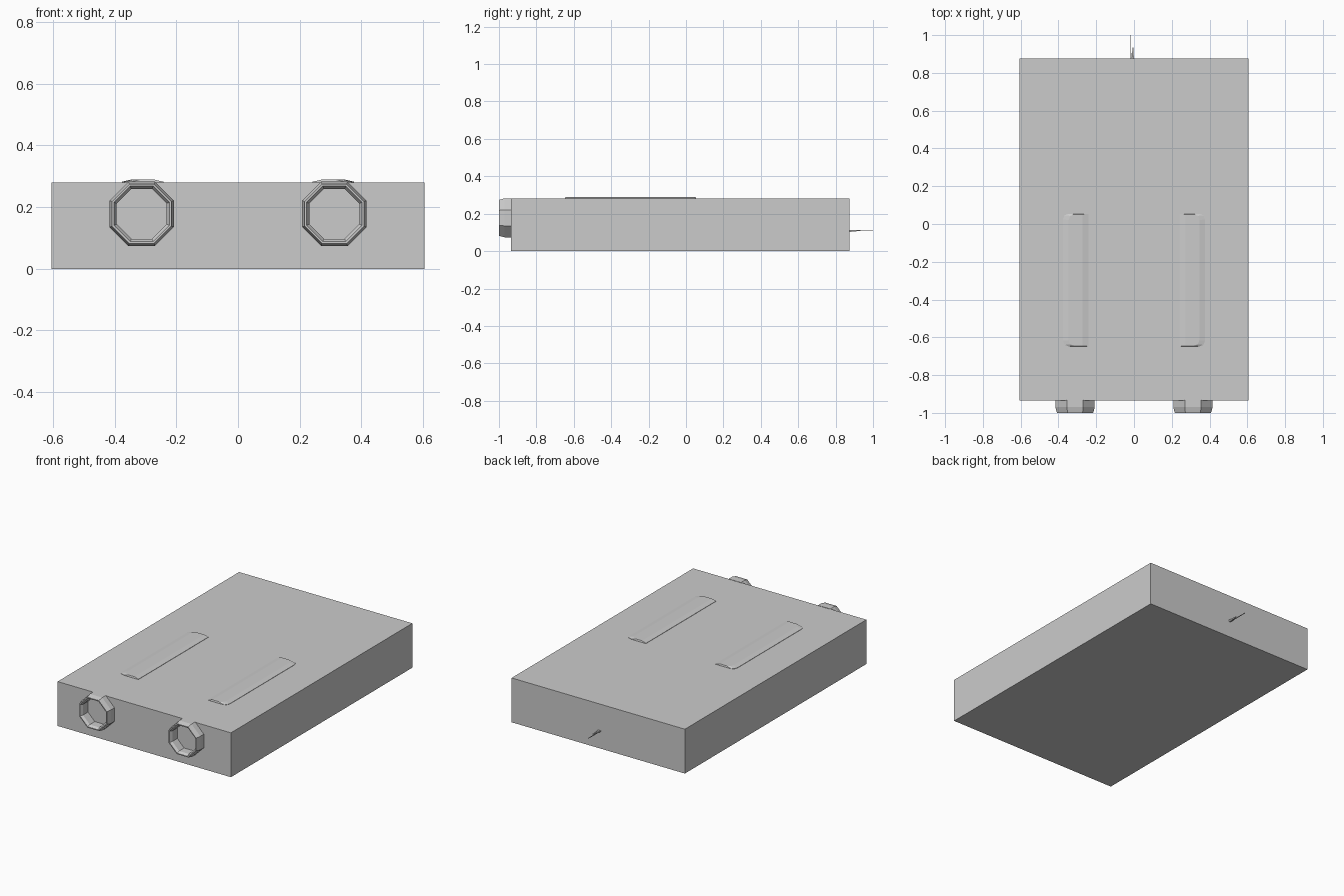
import bpy, bmesh, math

if "Cube" in bpy.data.objects:
    bpy.data.objects.remove(bpy.data.objects["Cube"])

def make(name, verts, faces, mirror=False):
    me = bpy.data.meshes.new(name)
    me.from_pydata(verts, [], faces)
    bm = bmesh.new()
    bm.from_mesh(me)
    bmesh.ops.recalc_face_normals(bm, faces=bm.faces)
    bm.to_mesh(me)
    bm.free()
    ob = bpy.data.objects.new(name, me)
    bpy.context.collection.objects.link(ob)
    if mirror:
        ob.modifiers.new("mirror", 'MIRROR')
    return ob

def loft(name, loops, closed=False, mirror=False):
    """Skin a list of equal-length loops; cap the ends unless closed."""
    n, m = len(loops[0]), len(loops)
    verts = [p for lp in loops for p in lp]
    faces = [(i*n + j, i*n + (j+1) % n, (i+1) % m*n + (j+1) % n, (i+1) % m*n + j)
             for i in range(m if closed else m-1) for j in range(n)]
    if not closed:
        faces += [tuple(range(n)), tuple(range((m-1)*n, m*n))]
    return make(name, verts, faces, mirror)

def rect(x0, x1, y0, y1, z):
    return [(x0, y0, z), (x1, y0, z), (x1, y1, z), (x0, y1, z)]

# Main slab
loft("body_slab", [rect(-.605, .605, -.935, .875, 0), rect(-.605, .605, -.935, .875, .28)])

# Octagonal rims on the front: profile of (apothem, y)
def octagon(a, y):
    r = a / math.cos(math.pi/8)
    return [(.312 + r*math.cos(math.pi/8 + k*math.pi/4), y,
             .178 + r*math.sin(math.pi/8 + k*math.pi/4)) for k in range(8)]

profile = [(.104, -.932), (.104, -.97), (.096, -1), (.090, -1), (.081, -.985), (.081, -.932)]
loft("front_rim", [octagon(a, y) for a, y in profile], closed=True, mirror=True)

# Raised strips on top, outer corners clipped and edges chamfered
def strip(dx, dy, z):
    x0, x1, y0, y1 = .242 + dx, .376 - dx, -.648 + dy, .054 - dy
    return [(x0, y0, z), (x1-.03, y0, z), (x1-.008, y0+.008, z), (x1, y0+.03, z),
            (x1, y1-.03, z), (x1-.008, y1-.008, z), (x1-.03, y1, z), (x0, y1, z)]

loft("top_strip", [strip(0, 0, .277), strip(0, 0, .282), strip(.03, .003, .289)], mirror=True)

# Small tapered stub and thin pin at the back
def box_y(x0, x1, z0, z1, y):
    return [(x0, y, z0), (x1, y, z0), (x1, y, z1), (x0, y, z1)]

loft("rear_stub", [box_y(-.013, .001, .102, .114, .87), box_y(-.010, -.002, .105, .114, .90),
                   box_y(-.008, -.003, .109, .113, .935)])
loft("rear_pin", [box_y(-.019, -.014, .110, .114, .87), box_y(-.019, -.016, .111, .114, 1)])
